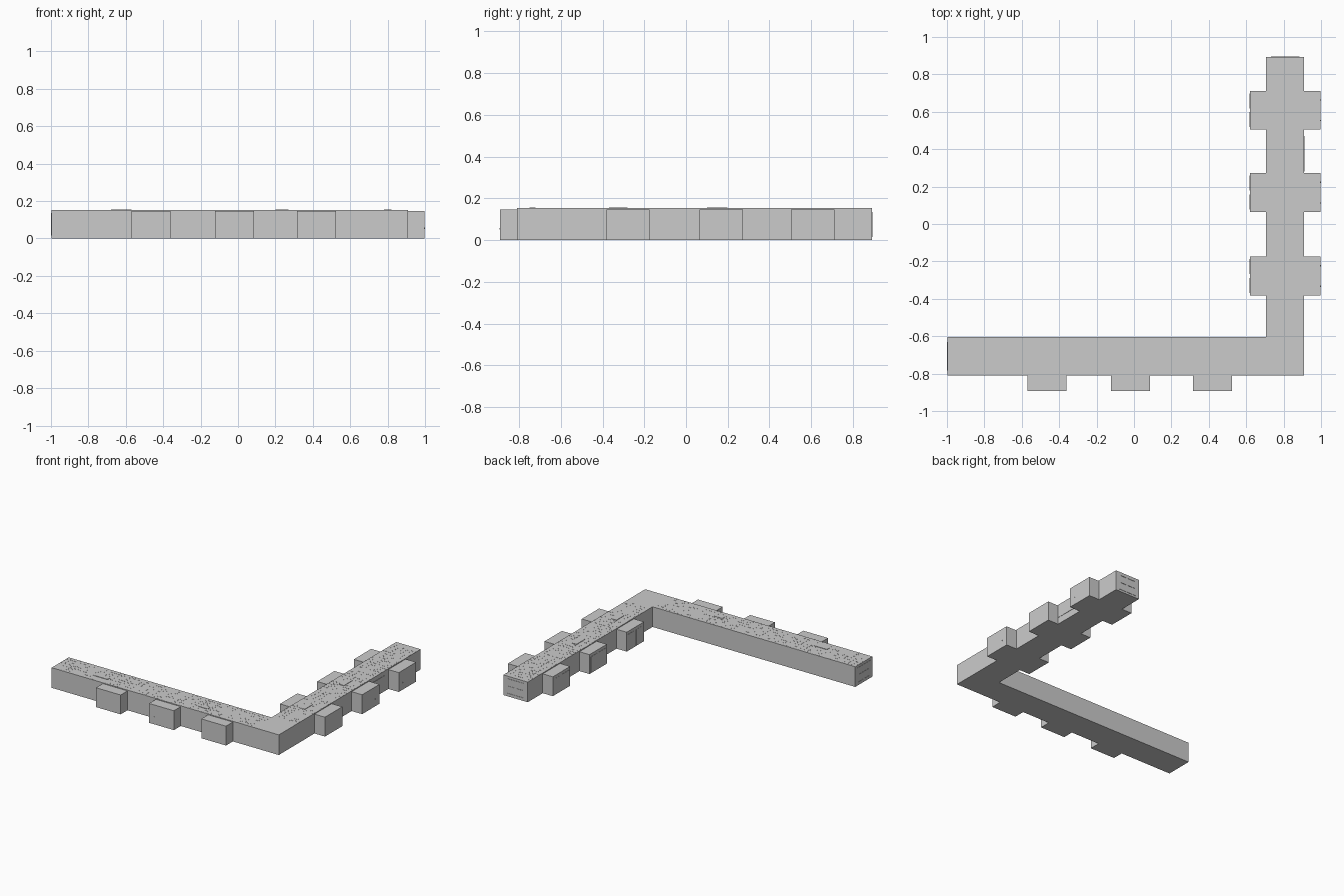
import bpy, bmesh, random
from mathutils import Vector

if "Cube" in bpy.data.objects:
    bpy.data.objects.remove(bpy.data.objects["Cube"])

random.seed(4)
H, RH = 0.153, 0.147            # corridor and alcove heights

grey = bpy.data.materials.new("plain grey")
grey.diffuse_color = (0.6, 0.6, 0.6, 1)
grey.use_nodes = True
grey.node_tree.nodes["Principled BSDF"].inputs["Base Color"].default_value = grey.diffuse_color


def finish(name, bm):
    bmesh.ops.recalc_face_normals(bm, faces=bm.faces)
    me = bpy.data.meshes.new(name)
    bm.to_mesh(me)
    bm.free()
    me.materials.append(grey)
    ob = bpy.data.objects.new(name, me)
    bpy.context.collection.objects.link(ob)
    return ob


def prism(name, outline, height):
    bm = bmesh.new()
    face = bm.faces.new([bm.verts.new((x, y, 0)) for x, y in outline])
    top = bmesh.ops.extrude_face_region(bm, geom=[face], use_keep_orig=True)
    for v in top["geom"]:
        if isinstance(v, bmesh.types.BMVert):
            v.co.z = height
    return finish(name, bm)


def boxes(name, specs):
    """One object from (x0, x1, y0, y1, z0, z1) boxes."""
    bm = bmesh.new()
    for x0, x1, y0, y1, z0, z1 in specs:
        vs = bmesh.ops.create_cube(bm, size=1)["verts"]
        for v in vs:
            v.co = Vector(((x0, x1)[v.co.x > 0], (y0, y1)[v.co.y > 0], (z0, z1)[v.co.z > 0]))
    return finish(name, bm)


# L-shaped corridor shell
prism("corridor", [(-0.998, -0.81), (0.91, -0.81), (0.91, 0.892),
                   (0.705, 0.892), (0.705, -0.605), (-0.998, -0.605)], H)

# Door alcoves: front row, then both sides of the long right wing
south = [-0.465, -0.018, 0.42]
wing = [-0.278, 0.168, 0.608]
W = 0.104                       # half width of an alcove
boxes("front_alcoves", [(x - W, x + W, -0.892, -0.81, 0, RH) for x in south])
boxes("outer_alcoves", [(0.91, 0.998, y - W, y + W, 0, RH) for y in wing])
boxes("inner_alcoves", [(0.62, 0.705, y - W, y + W, 0, RH) for y in wing])

# Double door leaves on the alcove ends facing the courtyard
boxes("inner_doors", [(0.6185, 0.62, y + s * 0.05 - 0.04, y + s * 0.05 + 0.04, 0.004, 0.125)
                      for y in wing for s in (-1, 1)])

# Door knobs
k = 0.003
knobs = [(x - k, x + k, -0.8935, -0.892, 0.052, 0.058)
         for x in (south[0] - 0.055, south[1] - 0.06, south[2] - 0.05, south[2] + 0.05)]
for y in wing:
    for s in (-0.055, 0.055):
        knobs.append((0.998, 0.9995, y + s - k, y + s + k, 0.052, 0.058))
boxes("door_knobs", knobs)


# Framed windows on both corridor ends: outer frame plus cross bars
def frame(c, w, z0, z1, t):
    m = (z0 + z1) / 2
    return [(c - w, c - w + t, z0, z1), (c + w - t, c + w, z0, z1),
            (c - t / 2, c + t / 2, z0 + t, z1 - t),
            (c - w + t, c + w - t, z1 - t, z1), (c - w + t, c + w - t, z0, z0 + t),
            (c - w + t, c + w - t, m - t / 2, m + t / 2)]


boxes("back_end_window", [(a, b, 0.892, 0.8945, c, d)
                          for a, b, c, d in frame(0.808, 0.076, 0.015, 0.135, 0.009)])
boxes("left_end_window", [(-1.0, -0.998, a, b, c, d)
                          for a, b, c, d in frame(-0.708, 0.076, 0.015, 0.135, 0.009)])

# Thin wall panel between outer alcoves
boxes("wall_panel", [(0.91, 0.9125, 0.28, 0.47, 0.05, 0.12)])

# Broken pattern of thin ceiling tiles along the corridor roof
tiles = []
s = 0.034
for i in range(56):
    for j in range(6):
        for wing_side in (False, True):
            a = (-0.996 if not wing_side else -0.603) + i * s
            b = (-0.809 if not wing_side else 0.706) + j * s
            limit = 0.705 if not wing_side else 0.89
            if a + s > limit or random.random() < 0.45:
                continue
            lo, hi = (a + 0.002, a + s - 0.002), (b + 0.002, b + s - 0.002)
            x, y = (hi, lo) if wing_side else (lo, hi)
            tiles.append((*x, *y, H, H + 0.0006))
boxes("ceiling_tiles", tiles)

# A few raised light fittings on the roof
boxes("roof_lights", [(-0.68, -0.57, -0.75, -0.72, H, H + 0.003),
                      (0.2, 0.27, -0.75, -0.72, H, H + 0.003),
                      (0.78, 0.82, -0.37, -0.28, H, H + 0.003),
                      (0.78, 0.82, 0.1, 0.2, H, H + 0.003)])
